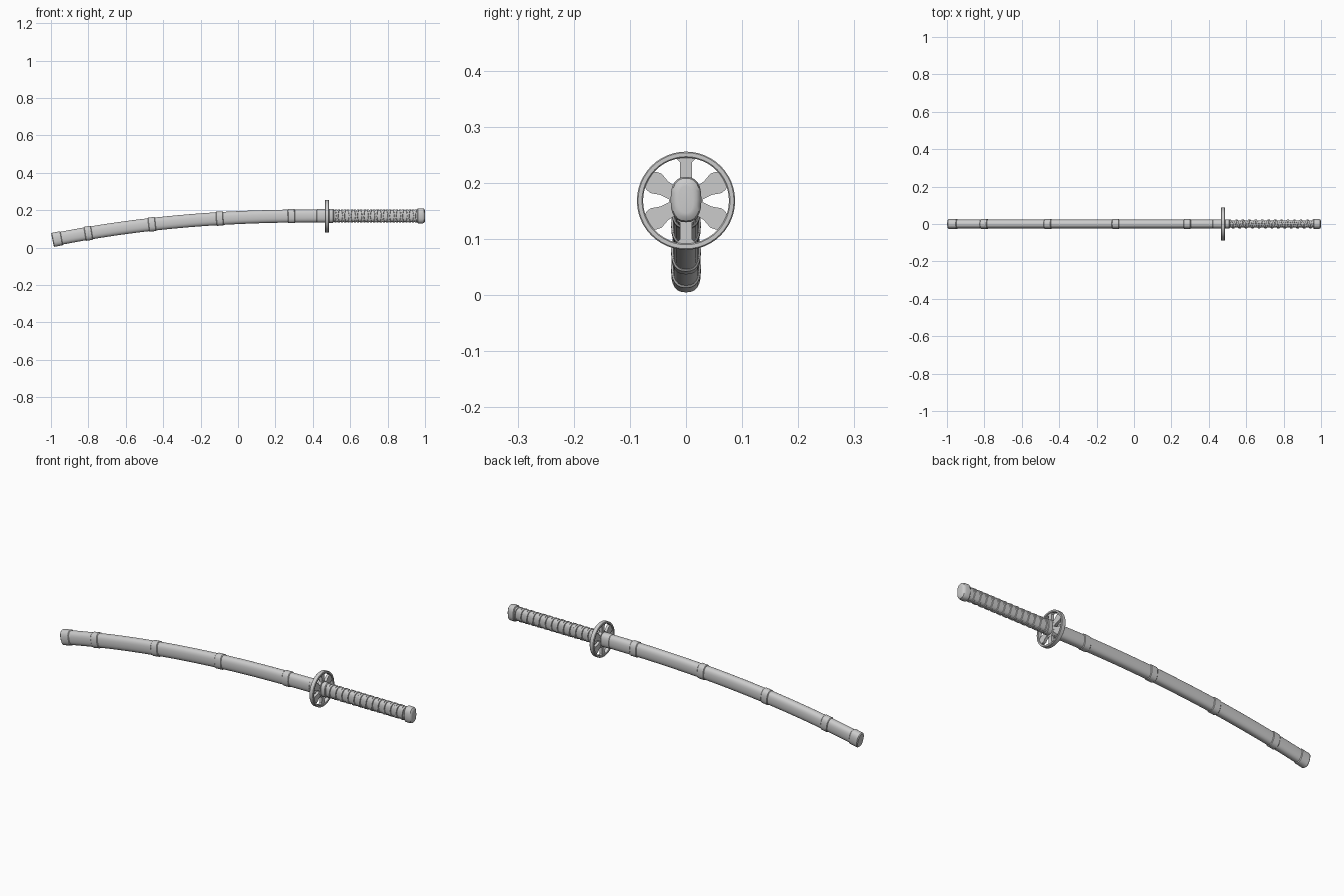
import bpy, bmesh, math
from mathutils import Vector

if "Cube" in bpy.data.objects:
    bpy.data.objects.remove(bpy.data.objects["Cube"])

mat = bpy.data.materials.new("light_grey")
mat.diffuse_color = (0.6, 0.6, 0.6, 1)
mat.use_nodes = True
mat.node_tree.nodes["Principled BSDF"].inputs["Base Color"].default_value = mat.diffuse_color
N = 24


def centre(x):
    """Height and slope of the sword's centre line."""
    t = max(0.0, (0.465 - x) / 1.457)
    return 0.17 - 0.129 * t ** 2.3, 0.129 * 2.3 * t ** 1.3 / 1.457


def section(x, a, hy, hz, p=2.5):
    """Point on the rounded oval cross-section at angle a."""
    z, s = centre(x)
    c, n = math.cos(a), math.sin(a)
    y = hy * math.copysign(abs(c) ** (2 / p), c)
    h = hz * math.copysign(abs(n) ** (2 / p), n)
    k = math.hypot(1, s)
    return Vector((x - s / k * h, y, z + h / k))


def finish(name, bm, angle=35):
    bmesh.ops.recalc_face_normals(bm, faces=bm.faces)
    me = bpy.data.meshes.new(name)
    bm.to_mesh(me)
    bm.free()
    me.materials.append(mat)
    ob = bpy.data.objects.new(name, me)
    bpy.context.collection.objects.link(ob)
    bpy.ops.object.select_all(action='DESELECT')
    ob.select_set(True)
    bpy.context.view_layer.objects.active = ob
    bpy.ops.object.shade_smooth_by_angle(angle=math.radians(angle))
    return ob


def loft(name, stations):
    """Closed body through (x, half width, half height) stations."""
    bm = bmesh.new()
    rings = [[bm.verts.new(section(x, 2 * math.pi * i / N, hy, hz)) for i in range(N)]
             for x, hy, hz in stations]
    for r, q in zip(rings, rings[1:]):
        for i in range(N):
            j = (i + 1) % N
            bm.faces.new((r[i], r[j], q[j], q[i]))
    bm.faces.new(rings[0])
    bm.faces.new(rings[-1])
    return finish(name, bm)


def band(name, x0, x1, hy, hz, b=0.003):
    """Collar with bevelled rims."""
    return loft(name, [(x0, hy - b, hz - b), (x0 + b, hy, hz),
                       (x1 - b, hy, hz), (x1, hy - b, hz - b)])


# Scabbard with its bands and end fittings
loft("scabbard", [(-0.97 + 1.43 * i / 28, 0.0235, 0.0345) for i in range(29)])
for i, x in enumerate((-0.80, -0.46, -0.098, 0.285)):
    band(f"scabbard_band_{i + 1}", x - 0.019, x + 0.019, 0.0265, 0.038)
band("scabbard_end_cap", -0.992, -0.942, 0.0265, 0.038, 0.004)
band("scabbard_mouth", 0.42, 0.468, 0.025, 0.036, 0.002)

# Handle core, collar and pommel
loft("handle_core", [(0.48, 0.0195, 0.0325), (0.98, 0.0195, 0.0325)])
band("handle_collar", 0.485, 0.512, 0.025, 0.037)
loft("pommel", [(0.960, 0.025, 0.037), (0.963, 0.0275, 0.0405), (0.985, 0.0275, 0.0405),
                (0.994, 0.025, 0.038), (0.999, 0.019, 0.031), (1.0, 0.013, 0.024)])


# Handle wrap: two opposed spiral ribbons crossing on the flat sides
def wrap(name, sign, lift):
    bm = bmesh.new()
    pitch, half, turns, steps = 0.0345, 0.0065, 13, 24
    prev = None
    for k in range(turns * steps + 1):
        a = sign * 2 * math.pi * k / steps
        x = 0.513 + pitch * k / steps
        up = lift * abs(math.cos(a)) + 0.0025
        row = []
        for dx, h in ((-half, -0.001), (-half * 0.7, up), (half * 0.7, up), (half, -0.001)):
            row.append(bm.verts.new(section(x + dx, a, 0.0195 + h, 0.0325 + h)))
        if prev:
            for i in range(4):
                j = (i + 1) % 4
                bm.faces.new((prev[i], prev[j], row[j], row[i]))
        else:
            bm.faces.new(row)
        prev = row
    bm.faces.new(prev)
    finish(name, bm, 40)


wrap("handle_wrap_under", 1, 0.0)
wrap("handle_wrap_over", -1, 0.0015)

# Guard: outer ring, hub and six flared spokes
GX, GZ = 0.476, 0.168


def prism(bm, pts, half):
    """Extrude a (y, z) outline along x."""
    lo, hi = ([bm.verts.new((GX + s * half, y, GZ + z)) for y, z in pts] for s in (-1, 1))
    bm.faces.new(lo)
    bm.faces.new(hi)
    for i in range(len(pts)):
        j = (i + 1) % len(pts)
        bm.faces.new((lo[i], lo[j], hi[j], hi[i]))


bm = bmesh.new()
M = 48
profile = ((0.0765, -0.009), (0.0785, -0.011), (0.0855, -0.011), (0.0875, -0.009),
           (0.0875, 0.009), (0.0855, 0.011), (0.0785, 0.011), (0.0765, 0.009))
rings = []
for i in range(M):
    a = 2 * math.pi * i / M
    rings.append([bm.verts.new((GX + h, r * math.cos(a), GZ + r * math.sin(a)))
                  for r, h in profile])
for i in range(M):
    r, q = rings[i], rings[(i + 1) % M]
    for j in range(8):
        k = (j + 1) % 8
        bm.faces.new((r[j], r[k], q[k], q[j]))
finish("guard_ring", bm)

bm = bmesh.new()
prism(bm, [(0.03 * math.cos(2 * math.pi * i / N), 0.042 * math.sin(2 * math.pi * i / N))
           for i in range(N)], 0.008)
finish("guard_hub", bm)

bm = bmesh.new()
for k in range(6):
    a = math.radians(30 + 60 * k)
    w = 0.7 if k % 3 == 1 else 1.0
    half = [(0.018, 0.012), (0.045, 0.014), (0.062, 0.020), (0.0715, 0.018), (0.079, 0.013)]
    if w < 1:
        half = [(0.018, 0.010), (0.055, 0.0105), (0.069, 0.011), (0.073, 0.015), (0.078, 0.019)]
    pts = half + [(r, -h) for r, h in reversed(half)]
    prism(bm, [(r * math.cos(a) - h * math.sin(a), r * math.sin(a) + h * math.cos(a))
               for r, h in pts], 0.007)
finish("guard_spokes", bm)
